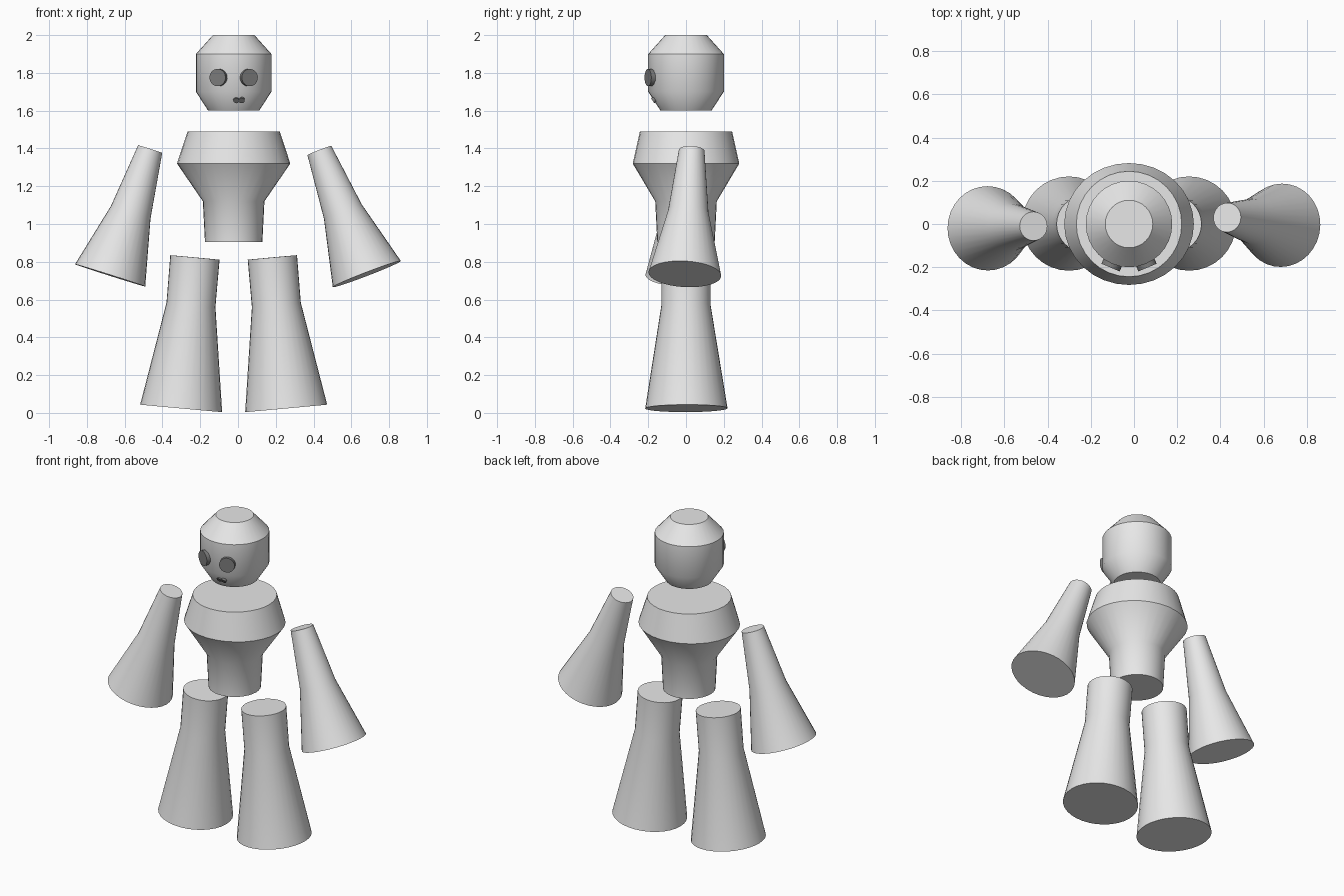
import bpy, bmesh, math
from mathutils import Vector

if "Cube" in bpy.data.objects:
    bpy.data.objects.remove(bpy.data.objects["Cube"])


def material(name, v):
    m = bpy.data.materials.new(name)
    m.diffuse_color = (v, v, v, 1)
    m.use_nodes = True
    m.node_tree.nodes["Principled BSDF"].inputs["Base Color"].default_value = m.diffuse_color
    return m


light = material("light_grey", 0.8)
dark = material("dark_grey", 0.2)


def tube(name, rings, mat, sides=32, y_scale=None):
    """Capped tube through rings of (centre, radius), tilted along its axis."""
    y_scale = y_scale or [1] * len(rings)
    axis = Vector(rings[-1][0]) - Vector(rings[0][0])
    rot = Vector((0, 0, 1)).rotation_difference(axis.normalized())
    bm = bmesh.new()
    loops = []
    for (centre, r), k in zip(rings, y_scale):
        loop = []
        for i in range(sides):
            a = 2 * math.pi * i / sides
            p = rot @ Vector((r * math.cos(a), r * k * math.sin(a), 0))
            loop.append(bm.verts.new(Vector(centre) + p))
        loops.append(loop)
    for lo, hi in zip(loops, loops[1:]):
        for i in range(sides):
            j = (i + 1) % sides
            bm.faces.new((lo[i], lo[j], hi[j], hi[i]))
    bm.faces.new(loops[0][::-1])
    bm.faces.new(loops[-1])
    bmesh.ops.recalc_face_normals(bm, faces=bm.faces)
    mesh = bpy.data.meshes.new(name)
    bm.to_mesh(mesh)
    bm.free()
    mesh.materials.append(mat)
    obj = bpy.data.objects.new(name, mesh)
    bpy.context.collection.objects.link(obj)
    bpy.ops.object.select_all(action='DESELECT')
    obj.select_set(True)
    bpy.context.view_layer.objects.active = obj
    bpy.ops.object.shade_smooth_by_angle(angle=math.radians(36))
    return obj


CX = -0.023  # body centre line

# head and torso
tube("head", [((CX, 0, z), r) for z, r in
              ((1.60, 0.135), (1.70, 0.20), (1.90, 0.20), (2.0, 0.11))], light)
tube("torso", [((CX, 0, z), r) for z, r in
               ((0.905, 0.152), (1.12, 0.163), (1.32, 0.30), (1.49, 0.244))],
     light, y_scale=[1, 1, 0.94, 1])

# legs
for side, s in (("left", -1), ("right", 1)):
    tube(side + "_leg", [((CX + s * 0.278, 0.002, 0.024), 0.218),
                         ((CX + s * 0.226, 0, 0.572), 0.13),
                         ((CX + s * 0.205, 0, 0.823), 0.131)], light)

# arms
tube("left_arm", [((-0.677, -0.02, 0.728), 0.195),
                  ((-0.568, -0.015, 1.062), 0.110),
                  ((-0.465, -0.01, 1.397), 0.067)], light)
tube("right_arm", [((0.682, -0.006, 0.735), 0.193),
                   ((0.555, 0.012, 1.066), 0.107),
                   ((0.431, 0.03, 1.389), 0.068)], light)

# eyes: discs facing outward from the head
for side, s in (("left", -1), ("right", 1)):
    d = Vector((s * math.sin(math.radians(23)), -math.cos(math.radians(23)), 0))
    c = Vector((CX, 0, 1.775))
    tube(side + "_eye", [(c + d * 0.192, 0.046), (c + d * 0.219, 0.046)], dark, 24)

# nostrils: small discs on the sloping lower face
d = Vector((0, -0.84, -0.54))
for side, x in (("left", -0.01), ("right", 0.019)):
    c = Vector((x, -0.168, 1.658))
    tube(side + "_nostril", [(c - d * 0.008, 0.016), (c + d * 0.010, 0.016)], dark, 16)
